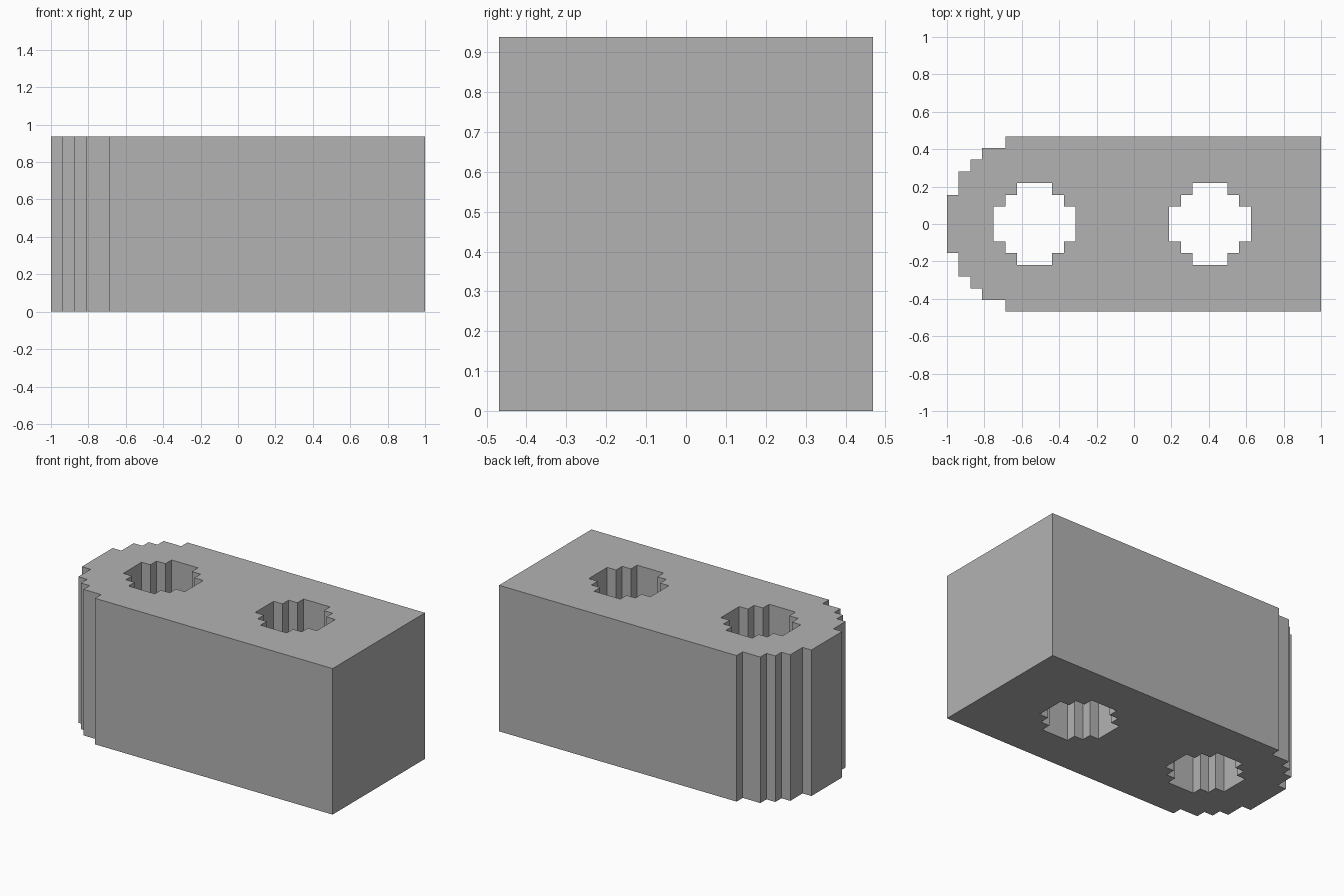
import bpy
import bmesh

UNIT = 1 / 16  # size of one step
HEIGHT = 15 * UNIT

default_cube = bpy.data.objects.get("Cube")
if default_cube:
    bpy.data.objects.remove(default_cube, do_unlink=True)

grey = bpy.data.materials.new("plain_grey")
grey.use_nodes = True
colour = (0.45, 0.45, 0.45, 1)
grey.diffuse_color = colour
grey.node_tree.nodes["Principled BSDF"].inputs["Base Color"].default_value = colour


def staircase(steps):
    """Turn (x, half width) steps into right-angled corners."""
    points = []
    for i, (x, y) in enumerate(steps):
        if i:
            points.append((x, steps[i - 1][1]))
        points.append((x, y))
    return points


def mirror_y(points):
    return points + [(x, -y) for x, y in reversed(points)]


def add_loop(curve, points):
    spline = curve.splines.new('POLY')
    spline.points.add(len(points) - 1)
    for point, (x, y) in zip(spline.points, points):
        point.co = (x * UNIT, y * UNIT, 0, 1)
    spline.use_cyclic_u = True


# Plan of the block: stepped round left end, square right end
plan = bpy.data.curves.new("block_plan", 'CURVE')
plan.dimensions = '2D'
plan.fill_mode = 'BOTH'
plan.extrude = HEIGHT / 2
nose = staircase([(-16, 2.5), (-15, 4.5), (-14, 5.5), (-13, 6.5), (-11, 7.5)])
add_loop(plan, mirror_y(nose + [(16, 7.5)]))

# Two stepped round holes running right through
quarter = staircase([(-3.5, 1.5), (-2.5, 2.5), (-1.5, 3.5)])
half = quarter + [(-x, y) for x, y in reversed(quarter)]
for centre in (-8.5, 6.5):
    add_loop(plan, [(x + centre, y) for x, y in mirror_y(half)])

# Convert the plan to a clean solid mesh
helper = bpy.data.objects.new("block_plan", plan)
bpy.context.collection.objects.link(helper)
graph = bpy.context.evaluated_depsgraph_get()
mesh = bpy.data.meshes.new_from_object(helper.evaluated_get(graph))
bpy.data.objects.remove(helper, do_unlink=True)

bm = bmesh.new()
bm.from_mesh(mesh)
bmesh.ops.remove_doubles(bm, verts=bm.verts, dist=0.0001)
bmesh.ops.translate(bm, verts=bm.verts, vec=(0, 0, HEIGHT / 2))
bmesh.ops.recalc_face_normals(bm, faces=bm.faces)
for face in bm.faces:
    face.smooth = False
    face.material_index = 0
bm.to_mesh(mesh)
bm.free()

mesh.name = "holed_block"
mesh.materials.clear()
mesh.materials.append(grey)
block = bpy.data.objects.new("holed_block", mesh)
bpy.context.collection.objects.link(block)
